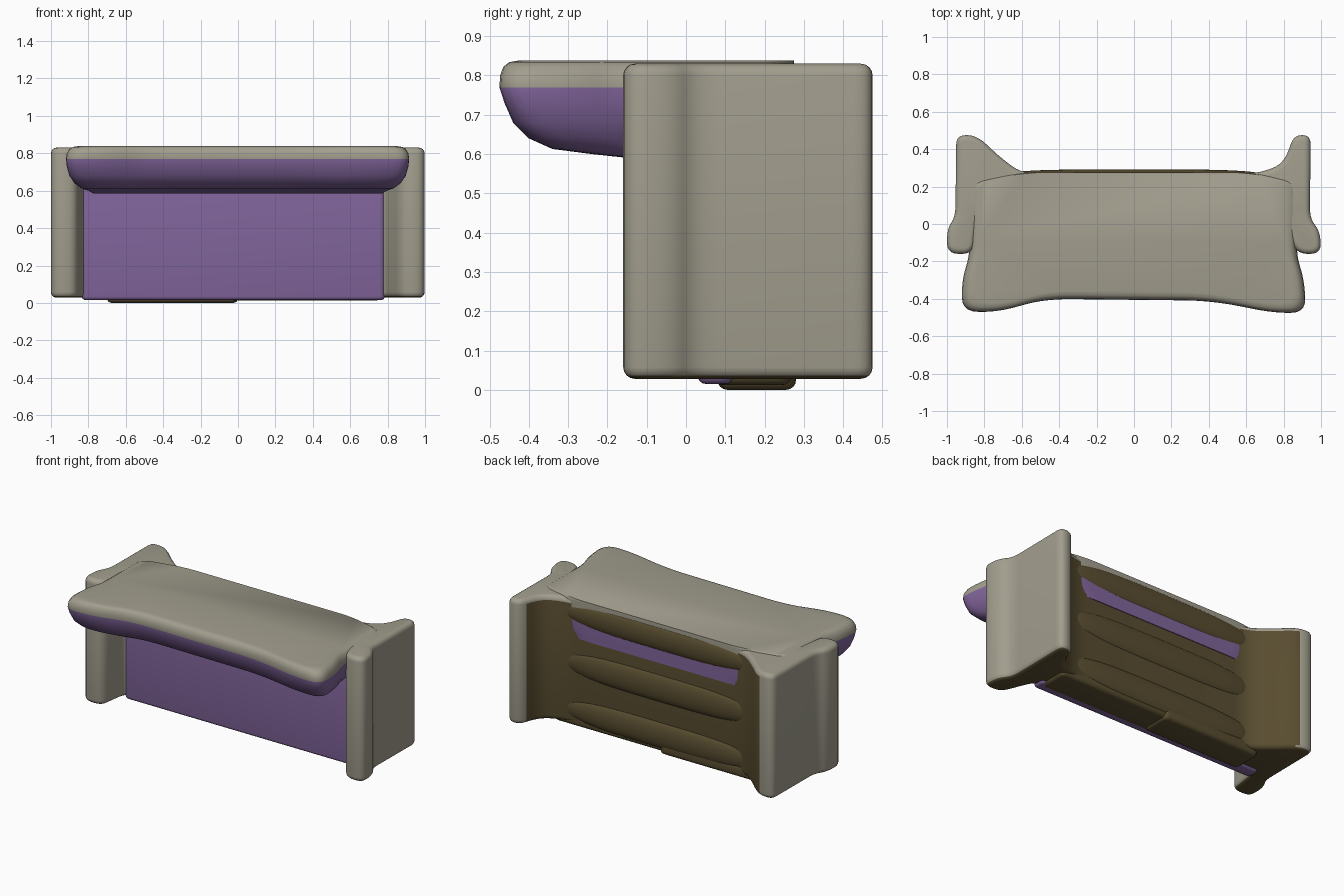
import bpy, bmesh, math
from mathutils import Vector

if "Cube" in bpy.data.objects:
    bpy.data.objects.remove(bpy.data.objects["Cube"])


def material(name, rgb):
    m = bpy.data.materials.new(name)
    m.diffuse_color = (*rgb, 1)
    m.use_nodes = True
    m.node_tree.nodes["Principled BSDF"].inputs["Base Color"].default_value = m.diffuse_color
    return m


TAN = material("tan", (0.36, 0.34, 0.27))
BROWN = material("dark_brown", (0.10, 0.075, 0.03))
PURPLE = material("purple", (0.22, 0.13, 0.33))


def rounded(points, steps=5):
    """Round each (x, y, radius) corner of a closed outline."""
    out, n = [], len(points)
    for i, (x, y, r) in enumerate(points):
        p = Vector((x, y))
        a = Vector(points[i - 1][:2]) - p
        b = Vector(points[(i + 1) % n][:2]) - p
        s = p + a.normalized() * min(r, a.length * 0.46)
        e = p + b.normalized() * min(r, b.length * 0.46)
        for k in range(steps + 1):
            t = k / steps
            out.append(s * (1 - t) ** 2 + p * 2 * t * (1 - t) + e * t * t)
    return out


def inset(outline, d):
    """Move a counter-clockwise outline inward by d."""
    out, n = [], len(outline)
    for i, p in enumerate(outline):
        t = (outline[(i + 1) % n] - outline[i - 1]).normalized()
        out.append(p + Vector((-t.y, t.x)) * d)
    return out


def loft(name, rings, mats, pick=lambda f: 0):
    """Skin stacked (z, outline) rings and colour the faces with pick."""
    bm = bmesh.new()
    loops = [[bm.verts.new((p.x, p.y, z)) for p in ring] for z, ring in rings]
    n = len(loops[0])
    for lo, hi in zip(loops, loops[1:]):
        for i in range(n):
            j = (i + 1) % n
            bm.faces.new((lo[i], lo[j], hi[j], hi[i]))
    bm.faces.new(loops[0][::-1])
    bm.faces.new(loops[-1])
    bmesh.ops.recalc_face_normals(bm, faces=bm.faces)
    for f in bm.faces:
        f.material_index = pick(f)
    return finish(name, bm, mats)


def finish(name, bm, mats):
    me = bpy.data.meshes.new(name)
    bm.to_mesh(me)
    bm.free()
    for m in mats:
        me.materials.append(m)
    ob = bpy.data.objects.new(name, me)
    bpy.context.collection.objects.link(ob)
    bpy.ops.object.select_all(action='DESELECT')
    ob.select_set(True)
    bpy.context.view_layer.objects.active = ob
    bpy.ops.object.shade_smooth_by_angle(angle=math.radians(50))
    return ob


def soft_rings(outline, z0, z1, r, steps=4):
    """Rings for an upright extrusion with rounded top and bottom edges."""
    prof = [(r * (1 - math.sin(a)), r * (1 - math.cos(a)))
            for a in (math.pi / 2 * k / steps for k in range(steps + 1))]
    low = [(z0 + h, inset(outline, d)) for h, d in reversed(prof)]
    high = [(z1 - h, inset(outline, d)) for h, d in prof]
    return low + high


def soft_box(name, lo, hi, r, mat):
    (x0, y0, z0), (x1, y1, z1) = lo, hi
    c = 1.6 * r
    o = rounded([(x0, y0, c), (x1, y0, c), (x1, y1, c), (x0, y1, c)])
    return loft(name, soft_rings(o, z0, z1, r), [mat])


# Carcass: front posts, end panels flaring into the recessed back
plan = rounded([
    (-1.00, -0.16, 0.07), (-0.86, -0.16, 0.06), (-0.83, 0.05, 0.04),
    (0.78, 0.05, 0.04), (0.87, -0.16, 0.06), (1.00, -0.16, 0.08),
    (0.995, -0.04, 0.06), (0.94, 0.03, 0.06), (0.945, 0.475, 0.05),
    (0.855, 0.475, 0.05), (0.80, 0.32, 0.12), (0.66, 0.27, 0.08),
    (-0.60, 0.27, 0.08), (-0.72, 0.36, 0.10), (-0.84, 0.475, 0.08),
    (-0.95, 0.475, 0.05), (-0.955, 0.04, 0.06), (-1.00, -0.03, 0.06)])


def carcass_colour(f):
    c = f.calc_center_median()
    back = f.normal.y > 0.2 and abs(c.x) < 0.84 and c.z < 0.79
    return int(back or f.normal.z < -0.7)


loft("carcass", soft_rings(plan, 0.028, 0.83, 0.03), [TAN, BROWN], carcass_colour)

# Counter top: flared outline, rolled under at the front
top_plan = rounded([
    (-0.92, -0.47, 0.13), (-0.72, -0.47, 0.12), (-0.48, -0.40, 0.15),
    (0.42, -0.41, 0.15), (0.74, -0.475, 0.12), (0.92, -0.475, 0.13),
    (0.91, -0.30, 0.10), (0.87, -0.17, 0.06), (0.88, 0.22, 0.05),
    (0.66, 0.275, 0.10), (-0.62, 0.275, 0.10), (-0.88, 0.22, 0.05),
    (-0.88, -0.17, 0.06), (-0.92, -0.30, 0.10)])
levels = [  # height, width scale, front reach
    (0.585, 0.84, -0.10), (0.600, 0.87, -0.24), (0.613, 0.91, -0.34),
    (0.640, 0.95, -0.40), (0.680, 0.98, -0.44), (0.730, 0.995, -0.462),
    (0.770, 1.0, -0.475), (0.800, 0.995, -0.473), (0.822, 0.98, -0.465),
    (0.834, 0.96, -0.450), (0.838, 0.93, -0.425)]
top_rings = []
for z, sx, front in levels:
    sy = (0.275 - front) / 0.75
    top_rings.append((z, [Vector((p.x * sx, 0.275 + (p.y - 0.275) * sy))
                          for p in top_plan]))
loft("counter_top", top_rings, [TAN, PURPLE],
     lambda f: int(f.calc_center_median().z < 0.775))

# Purple front panel between the posts
soft_box("front_panel", (-0.835, 0.03, 0.015), (0.785, 0.12, 0.64), 0.02, PURPLE)

# Slightly sagging base under the body
soft_box("base", (-0.70, 0.08, 0.0), (0.0, 0.28, 0.08), 0.025, BROWN)
soft_box("base_right", (-0.2, 0.07, 0.012), (0.76, 0.27, 0.08), 0.025, BROWN)

# Soft horizontal ridges across the back
for label, z, half in (("top", 0.74, 0.08), ("middle", 0.42, 0.09), ("bottom", 0.12, 0.085)):
    bm = bmesh.new()
    bmesh.ops.create_uvsphere(bm, u_segments=32, v_segments=20, radius=1)
    for v in bm.verts:
        # superellipse along x keeps the ridge nearly straight
        v.co.x = math.copysign(abs(v.co.x) ** 0.5, v.co.x) * 0.70
        v.co.y = 0.26 + v.co.y * 0.032
        v.co.z = z + v.co.z * half
    finish("back_ridge_" + label, bm, [BROWN])
